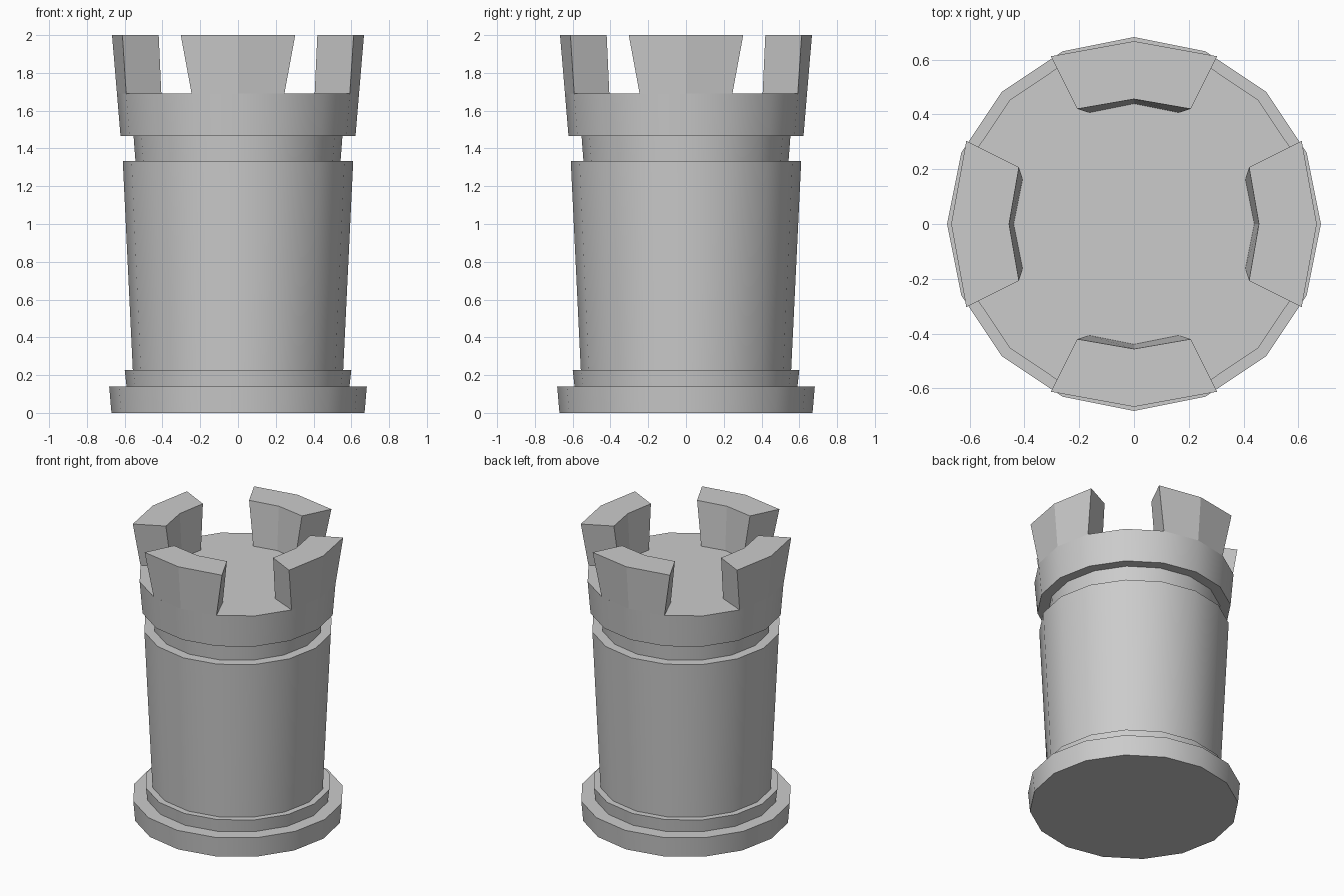
import bpy, bmesh, math

if "Cube" in bpy.data.objects:
    bpy.data.objects.remove(bpy.data.objects["Cube"])

SIDES = 16

def finish(name, bm, smooth_angle=None):
    bmesh.ops.recalc_face_normals(bm, faces=bm.faces[:])
    mesh = bpy.data.meshes.new(name)
    bm.to_mesh(mesh)
    bm.free()
    obj = bpy.data.objects.new(name, mesh)
    bpy.context.collection.objects.link(obj)
    if smooth_angle:
        bpy.ops.object.select_all(action='DESELECT')
        obj.select_set(True)
        bpy.context.view_layer.objects.active = obj
        bpy.ops.object.shade_smooth_by_angle(angle=math.radians(smooth_angle))
    return obj

def lathe(name, profile):
    """Closed solid turned about z from (radius, height) points."""
    bm = bmesh.new()
    rings = []
    for r, z in profile:
        rings.append([bm.verts.new((r * math.cos(math.tau * i / SIDES),
                                    r * math.sin(math.tau * i / SIDES), z))
                      for i in range(SIDES)])
    for a, b in zip(rings, rings[1:]):
        for i in range(SIDES):
            j = (i + 1) % SIDES
            bm.faces.new((a[i], a[j], b[j], b[i]))
    bm.faces.new(rings[0])
    bm.faces.new(rings[-1])
    return finish(name, bm, 30)

# Tower: foot, step, flared shaft, neck and crown band in one turned profile
lathe("tower_body", [
    (0.67, 0.0), (0.682, 0.14),
    (0.59, 0.14), (0.60, 0.228),
    (0.557, 0.228), (0.61, 1.333),
    (0.543, 1.333), (0.553, 1.466),
    (0.622, 1.466), (0.641, 1.692),
])

# Battlements: four flared blocks, each bent along its middle
def battlement(name, turn):
    bottom = [(-0.246, 0.592), (0, 0.641), (0.246, 0.592),
              (0.165, 0.406), (0, 0.439), (-0.165, 0.406)]
    top = [(-0.303, 0.612), (0, 0.667), (0.303, 0.612),
           (0.207, 0.42), (0, 0.456), (-0.207, 0.42)]
    bm = bmesh.new()
    lo = [bm.verts.new((x, y, 1.692)) for x, y in bottom]
    hi = [bm.verts.new((x, y, 2.0)) for x, y in top]
    for i in range(6):
        j = (i + 1) % 6
        bm.faces.new((lo[i], lo[j], hi[j], hi[i]))
    # Top cap, split at the middle bend
    for a in ((0, 1, 4, 5), (1, 2, 3, 4)):
        bm.faces.new([hi[i] for i in a])
    # Base is left open where it sits on the crown band
    obj = finish(name, bm)
    obj.rotation_euler.z = turn

for k, side in enumerate(("back", "left", "front", "right")):
    battlement("battlement_" + side, k * math.pi / 2)
